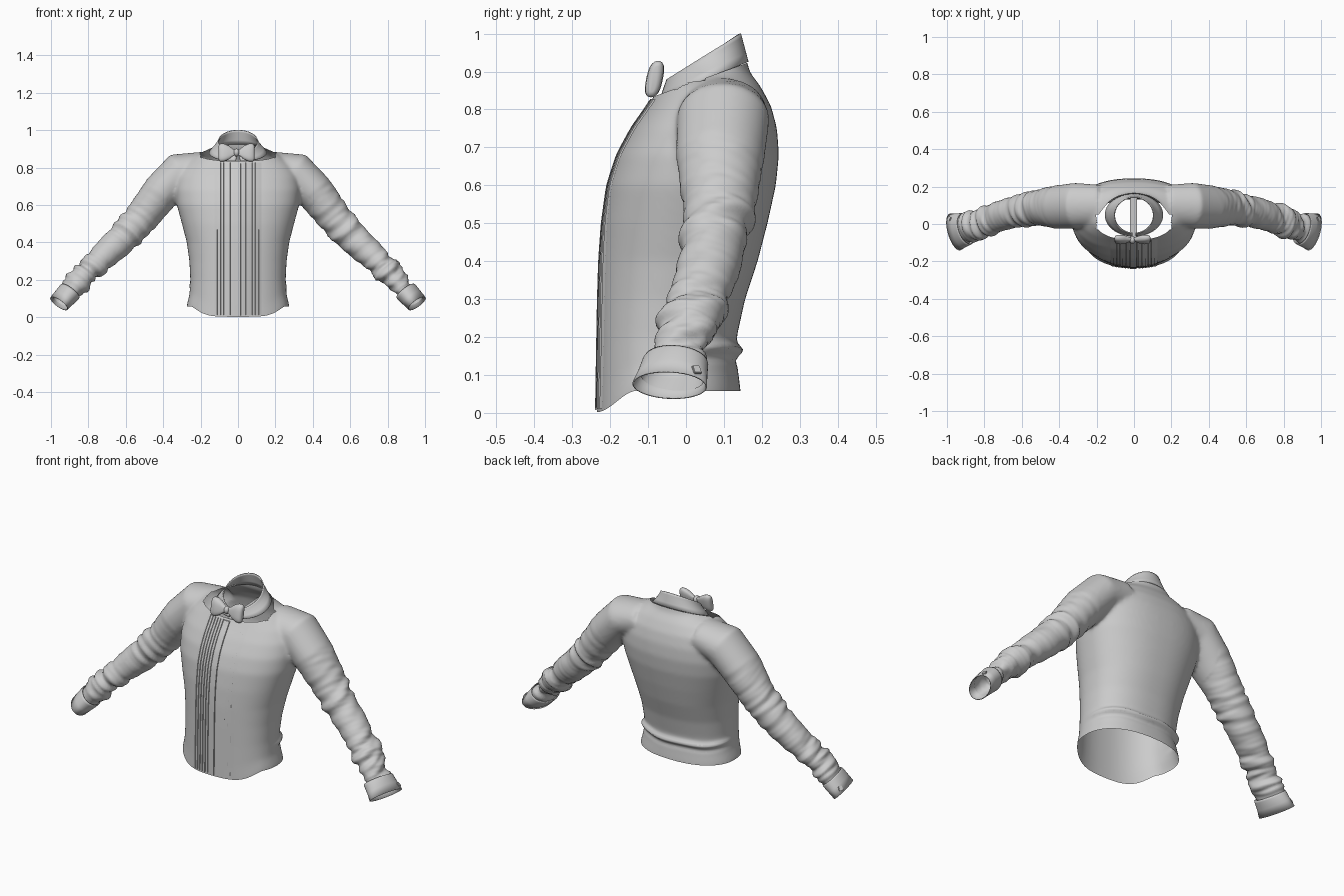
import bpy, bmesh
from math import sin, cos, pi, exp, radians
from mathutils import Vector, noise
from mathutils.bvhtree import BVHTree

if "Cube" in bpy.data.objects:
    bpy.data.objects.remove(bpy.data.objects["Cube"])


def smooth(a, b, v):
    t = min(1, max(0, (v - a) / (b - a)))
    return t * t * (3 - 2 * t)


def loft(bm, rings, closed=True, caps=False):
    rows = [[bm.verts.new(p) for p in r] for r in rings]
    n = len(rows[0])
    for a, b in zip(rows, rows[1:]):
        for i in range(n if closed else n - 1):
            j = (i + 1) % n
            bm.faces.new((a[i], a[j], b[j], b[i]))
    if caps:
        bm.faces.new(rows[0])
        bm.faces.new(rows[-1])


def finish(name, bm, angle=40, recalc=True):
    if recalc:
        bmesh.ops.recalc_face_normals(bm, faces=bm.faces)
    me = bpy.data.meshes.new(name)
    bm.to_mesh(me)
    me.shade_smooth()
    me.set_sharp_from_angle(angle=radians(angle))
    ob = bpy.data.objects.new(name, me)
    bpy.context.collection.objects.link(ob)
    return ob


def spow(v, e):
    return (abs(v) ** e) * (1 if v >= 0 else -1)


def tube(stations, side, n=40):
    """Elliptical rings along a path: centre, thickness, width."""
    cs = [Vector(s[:3]) for s in stations]
    rings = []
    for i, s in enumerate(stations):
        t = (cs[min(i + 1, len(cs) - 1)] - cs[max(i - 1, 0)]).normalized()
        u = Vector((-t.y, t.x, 0)).normalized()
        v = t.cross(u)
        ring = []
        for k in range(n):
            a = 2 * pi * k / n
            p = cs[i] + u * s[4] * cos(a) + v * s[3] * sin(a)
            ring.append((p.x * side, p.y, p.z))
        rings.append(ring)
    return rings


# body solid: torso rings (z, half width, front y, back y) plus two sleeves
TORSO = [(-.02, .275, -.236, .146), (.06, .275, -.235, .144), (.12, .26, -.234, .136),
         (.2, .255, -.232, .134), (.3, .26, -.23, .156), (.4, .274, -.227, .189),
         (.5, .3, -.22, .215), (.6, .327, -.206, .237), (.68, .335, -.18, .245),
         (.75, .325, -.142, .24), (.81, .295, -.1, .224), (.86, .235, -.07, .197),
         (.9, .155, -.05, .167), (.98, .115, -.04, .15)]
SLEEVE = [(.18, .1, .80, .085, .11), (.31, .098, .775, .107, .122), (.407, .09, .673, .103, .117),
          (.53, .087, .515, .09, .092), (.633, .066, .405, .082, .084),
          (.735, .037, .312, .072, .08), (.835, .0, .215, .064, .08),
          (.90, -.025, .135, .054, .08), (.955, -.042, .075, .049, .094),
          (.985, -.055, .038, .049, .094)]
bm = bmesh.new()
rings = []
for z, w, yf, yb in TORSO:
    cy, d = (yf + yb) / 2, (yb - yf) / 2
    rings.append([(w * spow(sin(a), .87), cy - d * spow(cos(a), .87), z)
                  for a in (2 * pi * k / 64 for k in range(64))])
loft(bm, rings, caps=True)
for side in (1, -1):
    loft(bm, tube(SLEEVE, side), caps=True)
shirt = finish("shirt_body", bm)
bm.free()

# fuse the solids into one soft cloth skin
rm = shirt.modifiers.new("fuse", 'REMESH')
rm.mode = 'VOXEL'
rm.voxel_size = .009
sm = shirt.modifiers.new("soften", 'SMOOTH')
sm.factor = .5
sm.iterations = 14
bpy.context.view_layer.update()
ev = shirt.evaluated_get(bpy.context.evaluated_depsgraph_get())
bm = bmesh.new()
bm.from_mesh(ev.to_mesh())
shirt.modifiers.clear()
bm.normal_update()

# cloth folds on the sleeves and the tuck at the waist
moves = []
for v in bm.verts:
    x, y, z = v.co
    d = 0
    if abs(x) > .38:
        t = (abs(x) - .41) * .62 - (z - .67) * .78
        amp = .003 + .008 * exp(-((t - .24) / .07) ** 2) + .013 * smooth(.42, .58, t)
        amp *= smooth(-.05, .06, t) * (1 - smooth(.69, .73, t))
        s = 1 if x > 0 else -1
        d = amp * (1.5 * noise.noise(Vector((t * 24 + y * 7 * s, y * 7, s * 5 + z * 3)))
                   + .5 * noise.noise(Vector((t * 48 - y * 12, y * 10, s * 9))))
    elif z < .3:
        wob = .012 * noise.noise(Vector((x * 6, y * 6, 2)))
        d = smooth(-.08, .08, y) * (.016 * exp(-((z - .168 - wob) / .014) ** 2)
                                    - .004 * exp(-((z - .14 - wob) / .012) ** 2))
    moves.append((v, v.normal * d))
for v, m in moves:
    v.co += m


def cut(test, co, no):
    faces = [f for f in bm.faces if test(f.calc_center_median())]
    geom = set(faces)
    for f in faces:
        geom.update(f.verts)
        geom.update(f.edges)
    bmesh.ops.bisect_plane(bm, geom=list(geom), plane_co=co,
                           plane_no=Vector(no).normalized(), clear_outer=True)


# openings: hem, neck and both wrists
cut(lambda c: abs(c.x) < .4 and c.z < .2, (0, 0, .058), (0, 0, -1))
cut(lambda c: abs(c.x) < .19 and c.z > .8, (0, -.055, .845), (0, -.36, 1))
for s in (1, -1):
    cut(lambda c: c.x * s > .84, (.94 * s, -.037, .092), (.6 * s, -.26, -.75))

# front hem dips in a curve
for v in bm.verts:
    if abs(v.co.x) < .4:
        v.co.z -= .056 * smooth(.13, .235, -v.co.y) * (1 - smooth(.06, .26, v.co.z))
bm.to_mesh(shirt.data)
shirt.data.shade_smooth()
tree = BVHTree.FromBMesh(bm)
bm.free()


# pleated bib and centre placket, draped on the chest
def drape(name, profile, z0, z1, rows=60):
    b = bmesh.new()
    grid = []
    for r in range(rows + 1):
        z = z0 + (z1 - z0) * r / rows
        line = []
        for x, off in profile:
            hit, no, _, _ = tree.ray_cast(Vector((x, -1, z)), Vector((0, 1, 0)))
            if hit is None:
                hit, no, _, _ = tree.find_nearest(Vector((x, -.22, z)))
            if no.y > 0:
                no = -no
            line.append(hit + no * off)
        grid.append(line)
    loft(b, grid, closed=False)
    finish(name, b, 25, recalc=False)
    b.free()


saw = []
for i in range(6):
    x = .024 + .017 * i
    saw += [(x, .001), (x + .001, .0045), (x + .0165, .0015)]
drape("pleats_right", saw, .012, .825)
drape("pleats_left", [(-x, o) for x, o in reversed(saw)], .012, .825)
drape("placket", [(-.021, 0), (-.02, .005), (0, .005), (.014, .005), (.015, 0)], .008, .835)

# folded collar, open a little at the throat
b = bmesh.new()
rings = []
for f in (0, .15, .4, .7, 1):
    ring = []
    for k in range(57):
        a = .07 + (2 * pi - .14) * k / 56
        back = (1 - cos(a)) / 2
        w = .104 + .05 * f ** 1.4
        y = (-.049 - .016 * f) + (.191 + .036 * f) * back
        zt = .878 + .122 * back
        zb = .832 + .093 * back
        ring.append((w * sin(a), y, zt + (zb - zt) * f))
    rings.append(ring)
loft(b, rings, closed=False)
collar = finish("collar", b)
b.free()
so = collar.modifiers.new("cloth", 'SOLIDIFY')
so.thickness = .006
so.offset = 0

# cuffs with a square link on the outer side
CUFF = [(.897, -.026, .139, .057, .084), (.903, -.028, .132, .059, .087),
        (.93, -.035, .103, .055, .092), (.957, -.043, .073, .051, .1)]
for side, label in ((1, "right"), (-1, "left")):
    b = bmesh.new()
    loft(b, tube(CUFF, side, 48))
    cuff = finish("cuff_" + label, b)
    ct = BVHTree.FromBMesh(b)
    b.free()
    so = cuff.modifiers.new("cloth", 'SOLIDIFY')
    so.thickness = .004
    so.offset = 0
    hit, no, _, _ = ct.ray_cast(Vector((2 * side, .027, .112)), Vector((-side, 0, 0)))
    if hit is not None:
        if no.x * side < 0:
            no = -no
        b = bmesh.new()
        bmesh.ops.create_cube(b, size=1)
        bmesh.ops.scale(b, vec=(.022, .026, .01), verts=b.verts)
        bmesh.ops.bevel(b, geom=list(b.edges), offset=.002, segments=2, affect='EDGES')
        link = finish("cuff_link_" + label, b)
        b.free()
        link.rotation_mode = 'QUATERNION'
        link.rotation_quaternion = no.to_track_quat('Z', 'Y')
        link.location = hit + no * .002

# bow tie: two flared wings and a knot
WING = [(.004, .014, .01), (.02, .02, .013), (.04, .036, .019), (.065, .047, .022),
        (.085, .048, .02), (.094, .042, .014), (.096, .034, .006)]
for side, label in ((1, "right"), (-1, "left")):
    b = bmesh.new()
    rings = []
    for x, hz, hy in WING:
        rings.append([(x * side - .008, -.083 + hy * spow(cos(a), .8) + .2 * hz * spow(sin(a), .7),
                       .88 + hz * spow(sin(a), .7))
                      for a in (2 * pi * k / 32 for k in range(32))])
    loft(b, rings, caps=True)
    finish("bow_wing_" + label, b, 50)
    b.free()
b = bmesh.new()
bmesh.ops.create_uvsphere(b, u_segments=24, v_segments=14, radius=1)
bmesh.ops.scale(b, vec=(.016, .02, .021), verts=b.verts)
bmesh.ops.translate(b, vec=(-.008, -.085, .88), verts=b.verts)
finish("bow_knot", b)
b.free()
